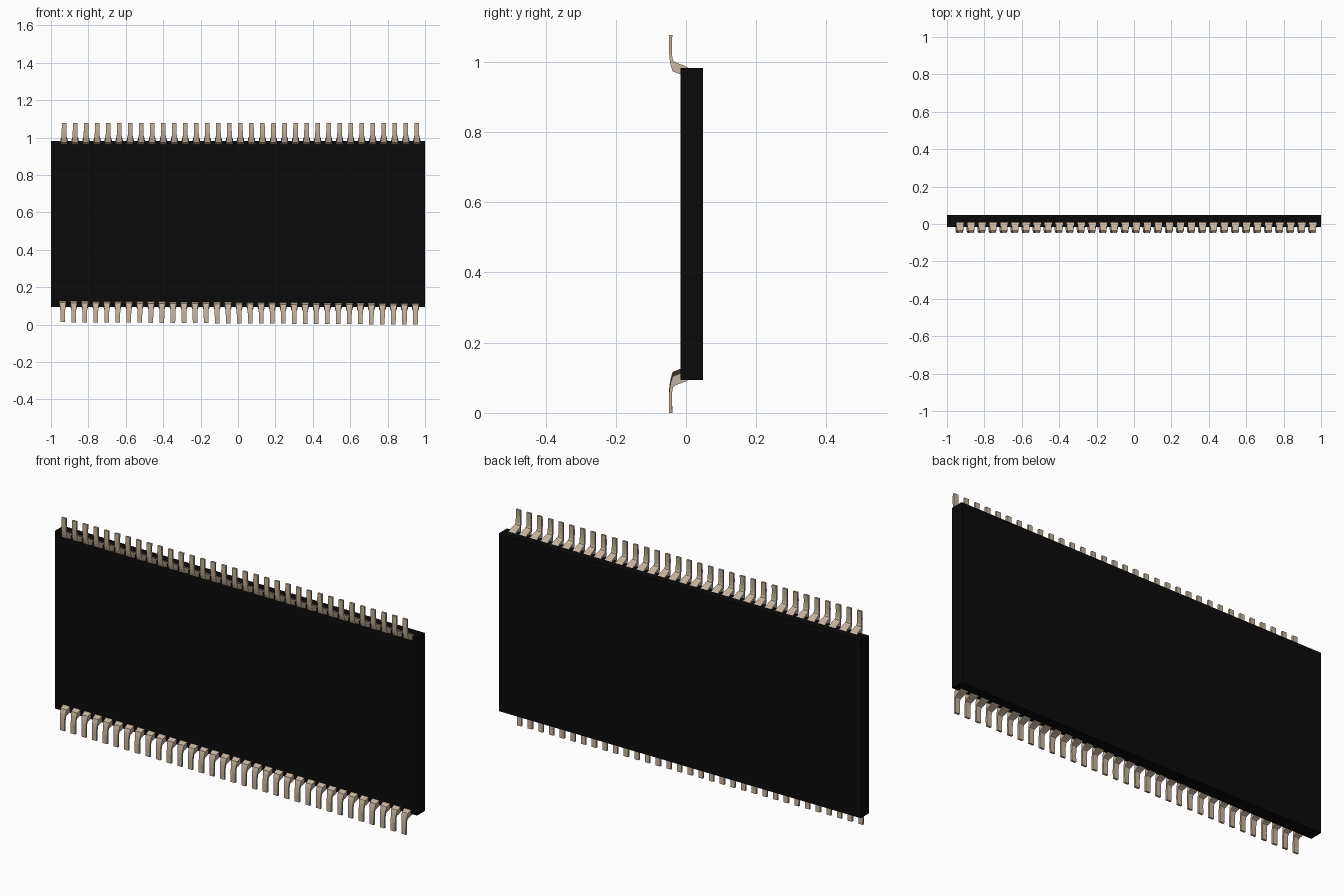
import bpy, bmesh

cube = bpy.data.objects.get("Cube")
if cube:
    bpy.data.objects.remove(cube, do_unlink=True)


def make_material(name, rgb, roughness):
    mat = bpy.data.materials.new(name)
    mat.use_nodes = True
    mat.diffuse_color = (*rgb, 1)
    bsdf = mat.node_tree.nodes["Principled BSDF"]
    bsdf.inputs["Base Color"].default_value = (*rgb, 1)
    bsdf.inputs["Roughness"].default_value = roughness
    return mat


black = make_material("black_plastic", (0.003, 0.003, 0.003), 0.6)
tan = make_material("tan_metal", (0.56, 0.45, 0.34), 0.5)


def add_object(name, mesh, location=(0, 0, 0)):
    obj = bpy.data.objects.new(name, mesh)
    obj.location = location
    bpy.context.collection.objects.link(obj)
    return obj


# Flat rectangular body
BODY_MIN, BODY_MAX = (-1.0, -0.015, 0.094), (1.0, 0.049, 0.982)
bm = bmesh.new()
bmesh.ops.create_cube(bm, size=1)
for v in bm.verts:
    v.co = [(BODY_MAX if c > 0 else BODY_MIN)[i] for i, c in enumerate(v.co)]
body_mesh = bpy.data.meshes.new("body")
bm.to_mesh(body_mesh)
bm.free()
body_mesh.materials.append(black)
add_object("body", body_mesh)

# Pin stations from tip to root: (outer y, outer z), (inner y, inner z), width
TOP = 1.077
STATIONS = [
    ((-0.049, TOP), (-0.039, TOP), 0.024),
    ((-0.049, 1.035), (-0.040, 1.035), 0.025),
    ((-0.047, 1.010), (-0.039, 1.012), 0.026),
    ((-0.044, 0.992), (-0.036, 1.002), 0.029),
    ((-0.038, 0.973), (-0.029, 0.998), 0.034),
    ((-0.015, 0.964), (0.000, 0.987), 0.038),
    ((0.004, 0.958), (0.014, 0.978), 0.042),
]


def pin_mesh(name, flipped):
    """Bent, flaring pin; flipped mirrors it vertically for the lower row."""
    bm = bmesh.new()
    rings = []
    for outer, inner, width in STATIONS:
        ring = []
        for (y, z), side in ((outer, -1), (outer, 1), (inner, 1), (inner, -1)):
            ring.append(bm.verts.new((side * width / 2, y, TOP - z if flipped else z)))
        rings.append(ring)
    for a, b in zip(rings, rings[1:]):
        for i in range(4):
            j = (i + 1) % 4
            bm.faces.new((a[i], a[j], b[j], b[i]))
    bm.faces.new(rings[0])
    bm.faces.new(rings[-1])
    bmesh.ops.recalc_face_normals(bm, faces=bm.faces[:])
    mesh = bpy.data.meshes.new(name)
    bm.to_mesh(mesh)
    bm.free()
    mesh.materials.append(tan)
    return mesh


# Two rows of pins; the lower row slopes down slightly towards +x
PINS = 33
upper = pin_mesh("upper_pin", False)
lower = pin_mesh("lower_pin", True)
for i in range(PINS):
    t = i / (PINS - 1)
    add_object(f"upper_pin_{i + 1}", upper, (-0.930 + 1.886 * t, 0, 0))
    add_object(f"lower_pin_{i + 1}", lower, (-0.937 + 1.886 * t, 0, 0.013 * (1 - t)))
